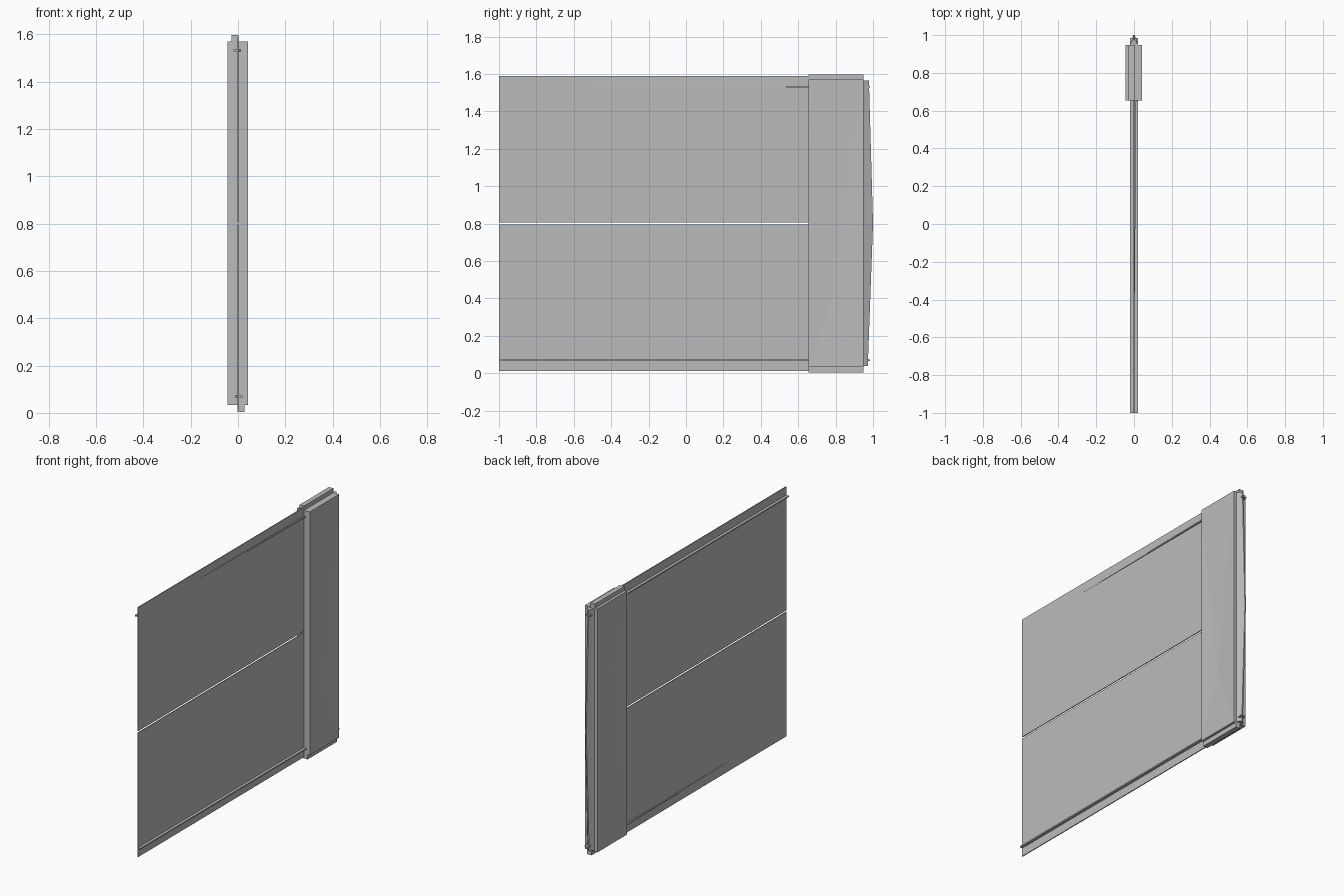
import bpy, bmesh
from mathutils import Vector

if "Cube" in bpy.data.objects:
    bpy.data.objects.remove(bpy.data.objects["Cube"])

grey = bpy.data.materials.new("plain grey")
grey.use_nodes = True
colour = (0.5, 0.5, 0.5, 1)
grey.diffuse_color = colour
grey.node_tree.nodes["Principled BSDF"].inputs["Base Color"].default_value = colour


def finish(name, bm):
    bmesh.ops.recalc_face_normals(bm, faces=bm.faces)
    mesh = bpy.data.meshes.new(name)
    bm.to_mesh(mesh)
    bm.free()
    mesh.materials.append(grey)
    obj = bpy.data.objects.new(name, mesh)
    bpy.context.collection.objects.link(obj)
    return obj


def box_mesh(x, y, z):
    bm = bmesh.new()
    bmesh.ops.create_cube(bm, size=1)
    for v in bm.verts:
        v.co = Vector([a + (b - a) * (c + 0.5) for (a, b), c in zip((x, y, z), v.co)])
    return bm


def box(name, x, y, z):
    return finish(name, box_mesh(x, y, z))


def prism(name, outline, z0, z1):
    """Extrude an outline in the ground plane upwards."""
    bm = bmesh.new()
    face = bm.faces.new([bm.verts.new((x, y, z0)) for x, y in outline])
    top = bmesh.ops.extrude_face_region(bm, geom=[face])["geom"]
    for v in top:
        if isinstance(v, bmesh.types.BMVert):
            v.co.z = z1
    return finish(name, bm)


MID = 0.80
LEAF = (-0.003, 0.003)

# Two thin leaves separated by a narrow slot
box("lower_leaf", LEAF, (-1, 0.94), (0.012, 0.796))
box("upper_leaf", LEAF, (-1, 0.94), (0.807, 1.588))

# Thin horizontal rails, wide on one side and tapering on the other,
# and the offset flanges capping the post
for name, s in (("upper", -1), ("lower", 1)):
    outline = [(s * x, y) for x, y in
               ((0.02, -1), (0.02, 0.985), (-0.012, 0.985), (-0.012, 0.66), (0, -0.87), (0, -1))]
    z = MID - s * 0.731
    prism(name + "_rail", outline, z - 0.004, z + 0.004)
    z = MID - s * 0.78
    box(name + "_flange", sorted((-s * 0.003, s * 0.028)), (0.655, 0.948), (z - 0.017, z + 0.017))

# Post around the back end, with a shallow crease in each side
bm = box_mesh((-0.045, 0.043), (0.655, 0.948), (0.033, 1.57))
bmesh.ops.recalc_face_normals(bm, faces=bm.faces)
bm.normal_update()
sides = [f for f in bm.faces if abs(f.normal.x) > 0.9]
for v in bmesh.ops.poke(bm, faces=sides)["verts"]:
    s = 1 if v.co.x > 0 else -1
    v.co = (v.co.x - s * 0.007, 0.79, MID - s * 0.37)
finish("post", bm)

# Pointed ridge down the back edge, bowed outwards at mid height
bm = bmesh.new()
rings = []
for z, apex in ((0.04, 0.972), (MID, 1.0), (1.565, 0.978)):
    points = ((-0.024, 0.946), (0.024, 0.946), (0.018, 0.957), (0.004, apex), (-0.004, apex), (-0.018, 0.957))
    rings.append([bm.verts.new((x, y, z)) for x, y in points])
for a, b in zip(rings, rings[1:]):
    for i in range(len(a)):
        j = (i + 1) % len(a)
        bm.faces.new((a[i], a[j], b[j], b[i]))
bm.faces.new(rings[0])
bm.faces.new(rings[-1])
finish("back_ridge", bm)
